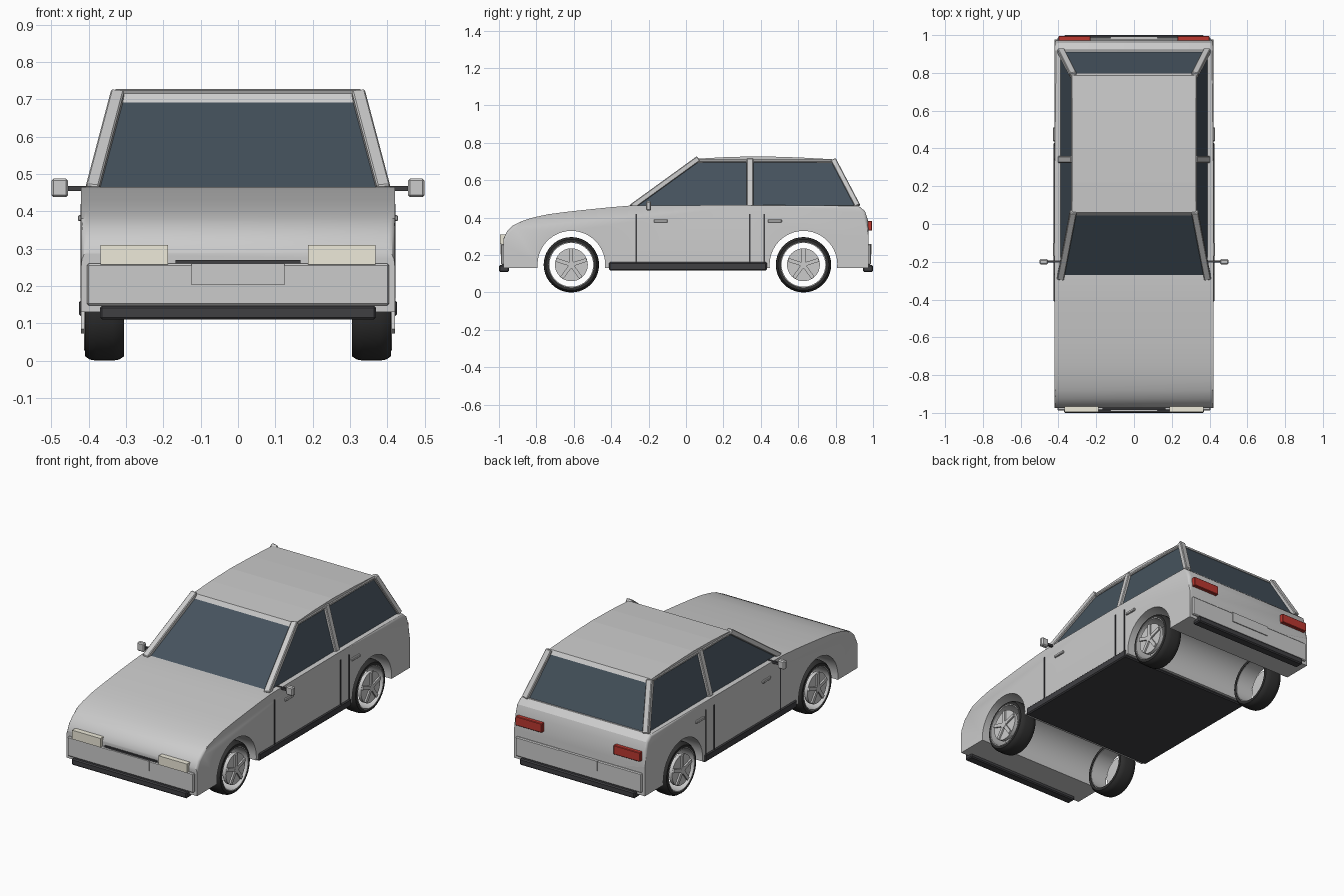
import bpy, bmesh, math
from mathutils import Vector, Matrix

if "Cube" in bpy.data.objects:
    bpy.data.objects.remove(bpy.data.objects["Cube"])


def material(name, r, g, b):
    m = bpy.data.materials.new(name)
    m.diffuse_color = (r, g, b, 1)
    m.use_nodes = True
    m.node_tree.nodes["Principled BSDF"].inputs["Base Color"].default_value = m.diffuse_color
    return m


DARK = material("dark_trim", 0.05, 0.05, 0.055)
RUBBER = material("rubber", 0.03, 0.03, 0.03)
GLASS = material("glass", 0.06, 0.085, 0.11)
LAMP = material("lamp_cream", 0.85, 0.82, 0.7)
RED = material("lamp_red", 0.5, 0.04, 0.03)
LIGHT = material("light_metal", 0.6, 0.6, 0.6)


def finish(name, bm, mat=None, smooth=False):
    bmesh.ops.recalc_face_normals(bm, faces=bm.faces)
    me = bpy.data.meshes.new(name)
    bm.to_mesh(me)
    bm.free()
    ob = bpy.data.objects.new(name, me)
    bpy.context.collection.objects.link(ob)
    if mat:
        me.materials.append(mat)
    if smooth:
        bpy.ops.object.select_all(action='DESELECT')
        ob.select_set(True)
        bpy.context.view_layer.objects.active = ob
        bpy.ops.object.shade_smooth_by_angle(angle=math.radians(30))
    return ob


def box(name, x, y, z, mat=None, bevel=0.0):
    """Box from (min, max) pairs."""
    bm = bmesh.new()
    bmesh.ops.create_cube(bm, size=1)
    for v in bm.verts:
        v.co = [(r[0] + r[1]) / 2 + c * (r[1] - r[0]) for r, c in zip((x, y, z), v.co)]
    if bevel:
        bmesh.ops.bevel(bm, geom=bm.edges[:], offset=bevel, segments=1, affect='EDGES')
    return finish(name, bm, mat)


def beam(name, a, b, w, d, mat=None):
    """Rectangular bar from a to b, w along x and d across."""
    a, b = Vector(a), Vector(b)
    axis = (b - a).normalized()
    side = (Vector((1, 0, 0)) - axis * axis.x).normalized()
    rot = Matrix((side, axis.cross(side), axis)).transposed()
    bm = bmesh.new()
    bmesh.ops.create_cube(bm, size=1)
    for v in bm.verts:
        v.co = (a + b) / 2 + rot @ Vector((v.co.x * w, v.co.y * d, v.co.z * (b - a).length))
    bmesh.ops.bevel(bm, geom=bm.edges[:], offset=0.004, segments=1, affect='EDGES')
    return finish(name, bm, mat)


def extrude_x(profile, half):
    bm = bmesh.new()
    left = [bm.verts.new((-half, y, z)) for y, z in profile]
    right = [bm.verts.new((half, y, z)) for y, z in profile]
    n = len(profile)
    bm.faces.new(left)
    bm.faces.new(right)
    for i in range(n):
        j = (i + 1) % n
        bm.faces.new((left[i], left[j], right[j], right[i]))
    return bm, left, right


def lathe(name, section, y, z, s, mat, steps=40):
    """Closed (x, radius) section turned about an x axis through (y, z)."""
    bm = bmesh.new()
    rings = []
    for i in range(steps):
        t = 2 * math.pi * i / steps
        rings.append([bm.verts.new((s * x, y + r * math.cos(t), z + r * math.sin(t))) for x, r in section])
    for i in range(steps):
        p, q = rings[i], rings[(i + 1) % steps]
        for k in range(len(section)):
            m = (k + 1) % len(section)
            bm.faces.new((p[k], p[m], q[m], q[k]))
    return finish(name, bm, mat, True)


# Lower body: side profile with the wheel arches cut right through
AXLES, WZ, FLOOR = (-0.613, 0.628), 0.148, 0.13
top = [(-0.975, FLOOR), (-0.975, 0.29), (-0.957, 0.326), (-0.925, 0.358), (-0.88, 0.381), (-0.82, 0.4),
       (-0.738, 0.418), (-0.63, 0.432), (-0.51, 0.445), (-0.4, 0.456), (-0.29, 0.465), (0.3, 0.467),
       (0.92, 0.465), (0.957, 0.435), (0.972, 0.39), (0.977, 0.3), (0.977, FLOOR)]
profile = list(top)
for cy in reversed(AXLES):
    r, a0 = 0.181, math.asin((FLOOR - WZ) / 0.181)
    for i in range(25):
        t = a0 + (math.pi - 2 * a0) * i / 24
        profile.append((cy + r * math.cos(t), WZ + r * math.sin(t)))
bm, left, right = extrude_x(profile, 0.42)
edges = [bm.edges.get((s[i], s[i + 1])) for s in (left, right) for i in range(1, len(top) - 2)]
bmesh.ops.bevel(bm, geom=edges, offset=0.016, segments=3, affect='EDGES', profile=0.5)
finish("body", bm, None, True)

# Glasshouse
bm = bmesh.new()
base, roof = [], []
for sx, sy in ((-1, 0), (1, 0), (1, 1), (-1, 1)):
    base.append(bm.verts.new((sx * 0.393, (-0.285, 0.915)[sy], 0.455)))
    roof.append(bm.verts.new((sx * 0.322, (0.06, 0.79)[sy], 0.702)))
bm.faces.new(base)
bm.faces.new(roof)
for i in range(4):
    j = (i + 1) % 4
    bm.faces.new((base[i], base[j], roof[j], roof[i]))
finish("window_glass", bm, GLASS)

# Roof panel
bm, _, _ = extrude_x([(0.045, 0.692), (0.06, 0.715), (0.22, 0.724), (0.4, 0.728), (0.6, 0.722),
                      (0.785, 0.712), (0.8, 0.69), (0.4, 0.704)], 0.328)
finish("roof", bm)

# Full-width floor and sills, bumpers, lips and plates
box("floor_sill", (-0.426, 0.426), (-0.412, 0.432), (0.118, 0.162), DARK, 0.006)
for name, s in (("front", -1), ("rear", 1)):
    def span(a, b):
        return tuple(sorted((s * a, s * b)))
    box(name + "_bumper", (-0.405, 0.405), span(0.95, 0.988), (0.148, 0.26), None, 0.005)
    box(name + "_lip", (-0.37, 0.37), span(0.947, 1.0), (0.11, 0.147), DARK, 0.006)
    box(name + "_plate", (-0.125, 0.125), span(0.98, 0.993), (0.203, 0.26), LIGHT)
box("grille_slot", (-0.167, 0.167), (-0.985, -0.95), (0.26, 0.269), DARK)

for side, s in (("left", -1), ("right", 1)):
    def sx(a, b):
        return tuple(sorted((s * a, s * b)))

    # Lamps
    box(side + "_headlight", sx(0.187, 0.368), (-0.995, -0.945), (0.258, 0.31), LAMP)
    box(side + "_tail_light", sx(0.23, 0.4), (0.955, 0.995), (0.33, 0.383), RED, 0.003)

    # Pillars
    beam(side + "_front_pillar", (s * 0.39, -0.29, 0.458), (s * 0.322, 0.065, 0.715), 0.036, 0.03)
    beam(side + "_middle_pillar", (s * 0.395, 0.342, 0.462), (s * 0.326, 0.342, 0.715), 0.02, 0.036)
    beam(side + "_rear_pillar", (s * 0.388, 0.918, 0.462), (s * 0.322, 0.788, 0.71), 0.036, 0.03)
    beam(side + "_roof_rail", (s * 0.325, 0.06, 0.703), (s * 0.325, 0.79, 0.703), 0.016, 0.016)

    # Door seams and handles
    for i, y in enumerate((-0.265, 0.342, 0.418)):
        box(f"{side}_door_seam_{i}", sx(0.41, 0.4225), (y - 0.004, y + 0.004), (0.16, 0.42), DARK)
    for i, y in enumerate((-0.135, 0.475)):
        box(f"{side}_door_handle_{i}", sx(0.41, 0.429), (y - 0.037, y + 0.037), (0.374, 0.39), None, 0.003)

    # Mirrors
    box(side + "_mirror_stalk", sx(0.385, 0.46), (-0.205, -0.192), (0.455, 0.468), DARK)
    box(side + "_mirror", sx(0.455, 0.5), (-0.214, -0.186), (0.438, 0.488), None, 0.006)

    # Wheels
    for axle, y in zip(("front", "rear"), AXLES):
        n = f"{side}_{axle}_"
        lathe(n + "tyre", [(0.305, 0.12), (0.305, 0.136), (0.318, 0.145), (0.335, 0.148), (0.38, 0.148),
                           (0.397, 0.145), (0.41, 0.136), (0.41, 0.12)], y, WZ, s, RUBBER)
        lathe(n + "rim", [(0.308, 0.117), (0.308, 0.121), (0.412, 0.121), (0.412, 0.117)], y, WZ, s, LIGHT)
        bm = bmesh.new()
        bmesh.ops.create_cone(bm, cap_ends=True, segments=32, radius1=0.088, radius2=0.088, depth=0.02,
                              matrix=Matrix.Translation((s * 0.402, y, WZ)) @ Matrix.Rotation(math.pi / 2, 4, 'Y'))
        bmesh.ops.create_cone(bm, cap_ends=True, segments=16, radius1=0.02, radius2=0.02, depth=0.02,
                              matrix=Matrix.Translation((s * 0.412, y, WZ)) @ Matrix.Rotation(math.pi / 2, 4, 'Y'))
        for k in range(5):
            m = (Matrix.Translation((s * 0.412, y, WZ)) @ Matrix.Rotation(2 * math.pi * k / 5, 4, 'X')
                 @ Matrix.Translation((0, 0, 0.046)) @ Matrix.Diagonal((0.018, 0.02, 0.08, 1)))
            bmesh.ops.create_cube(bm, size=1, matrix=m)
        finish(n + "wheel_disc", bm, LIGHT, True)
